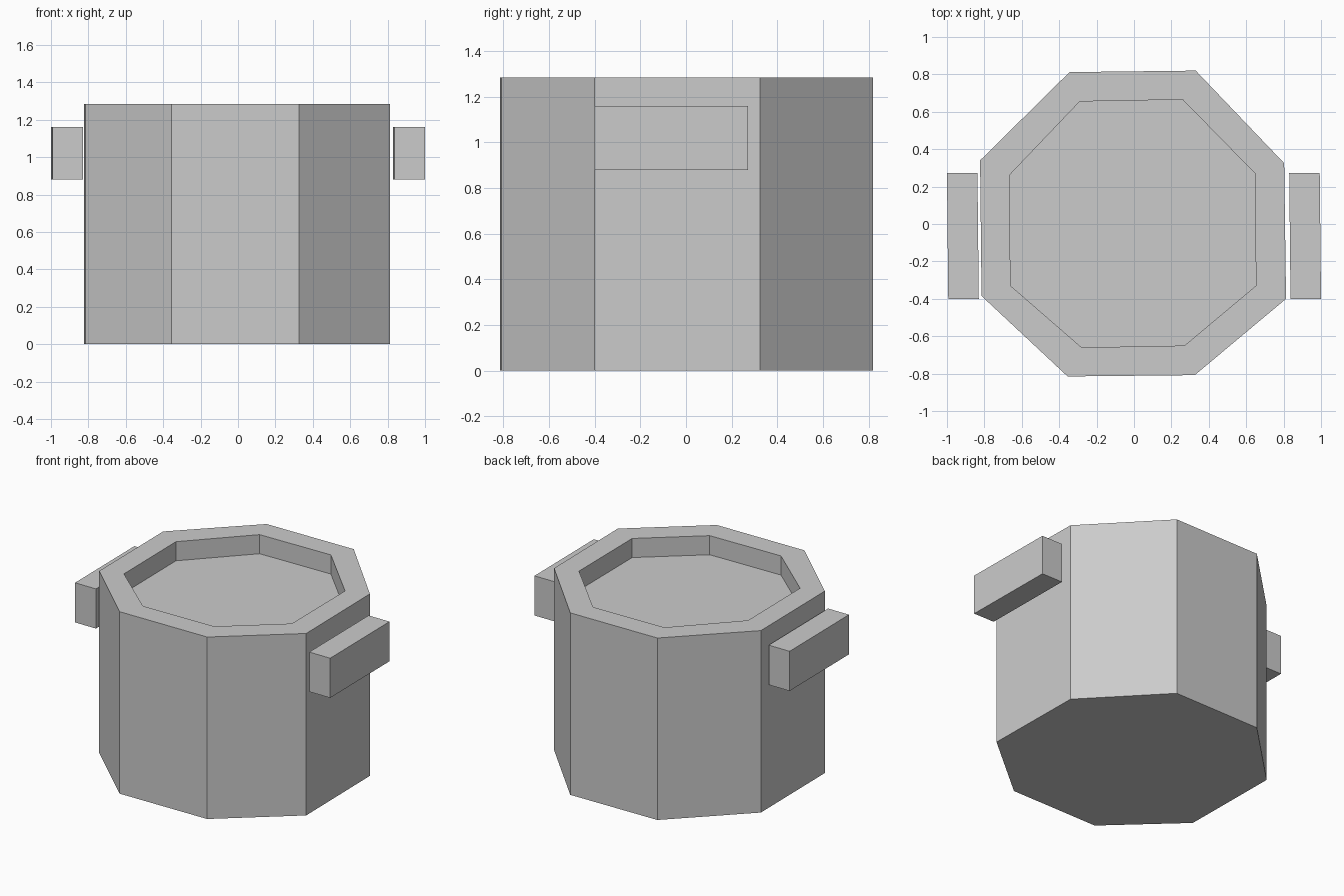
import bpy, bmesh

if "Cube" in bpy.data.objects:
    bpy.data.objects.remove(bpy.data.objects["Cube"])


def prism(name, outline, z0, z1):
    """Closed flat-sided solid from a counter-clockwise outline; returns object and top outline."""
    bm = bmesh.new()
    low = [bm.verts.new((x, y, z0)) for x, y in outline]
    high = [bm.verts.new((x, y, z1)) for x, y in outline]
    bm.faces.new(low[::-1])
    bm.faces.new(high)
    for i in range(len(outline)):
        j = (i + 1) % len(outline)
        bm.faces.new((low[i], low[j], high[j], high[i]))
    return finish(name, bm)


def finish(name, bm):
    mesh = bpy.data.meshes.new(name)
    bm.to_mesh(mesh)
    bm.free()
    obj = bpy.data.objects.new(name, mesh)
    bpy.context.collection.objects.link(obj)
    return obj


# Pot body: slightly irregular octagon, with a shallow recess inside the rim
outer = [(0.33, 0.82), (-0.345, 0.812), (-0.823, 0.34), (-0.815, -0.385),
         (-0.355, -0.815), (0.325, -0.808), (0.813, -0.40), (0.803, 0.325)]
inner = [(0.26, 0.665), (-0.29, 0.655), (-0.667, 0.26), (-0.66, -0.33),
         (-0.28, -0.66), (0.27, -0.65), (0.652, -0.33), (0.647, 0.27)]
HEIGHT, FLOOR = 1.285, 1.15

bm = bmesh.new()
rings = [[bm.verts.new((x, y, z)) for x, y in outline]
         for outline, z in ((outer, 0), (outer, HEIGHT), (inner, HEIGHT), (inner, FLOOR))]
bm.faces.new(rings[0][::-1])
bm.faces.new(rings[-1])
for a, b in zip(rings, rings[1:]):
    for i in range(8):
        j = (i + 1) % 8
        bm.faces.new((a[i], a[j], b[j], b[i]))
finish("pot_body", bm)

# Side handles: slightly skewed bars standing just off the body
for side, x_back, x_front in (("left", -1.0, -0.993), ("right", 0.83, 0.837)):
    w = 0.163
    prism(side + "_handle",
          [(x_front, -0.40), (x_front + w, -0.40), (x_back + w, 0.272), (x_back, 0.272)],
          0.88, 1.16)
